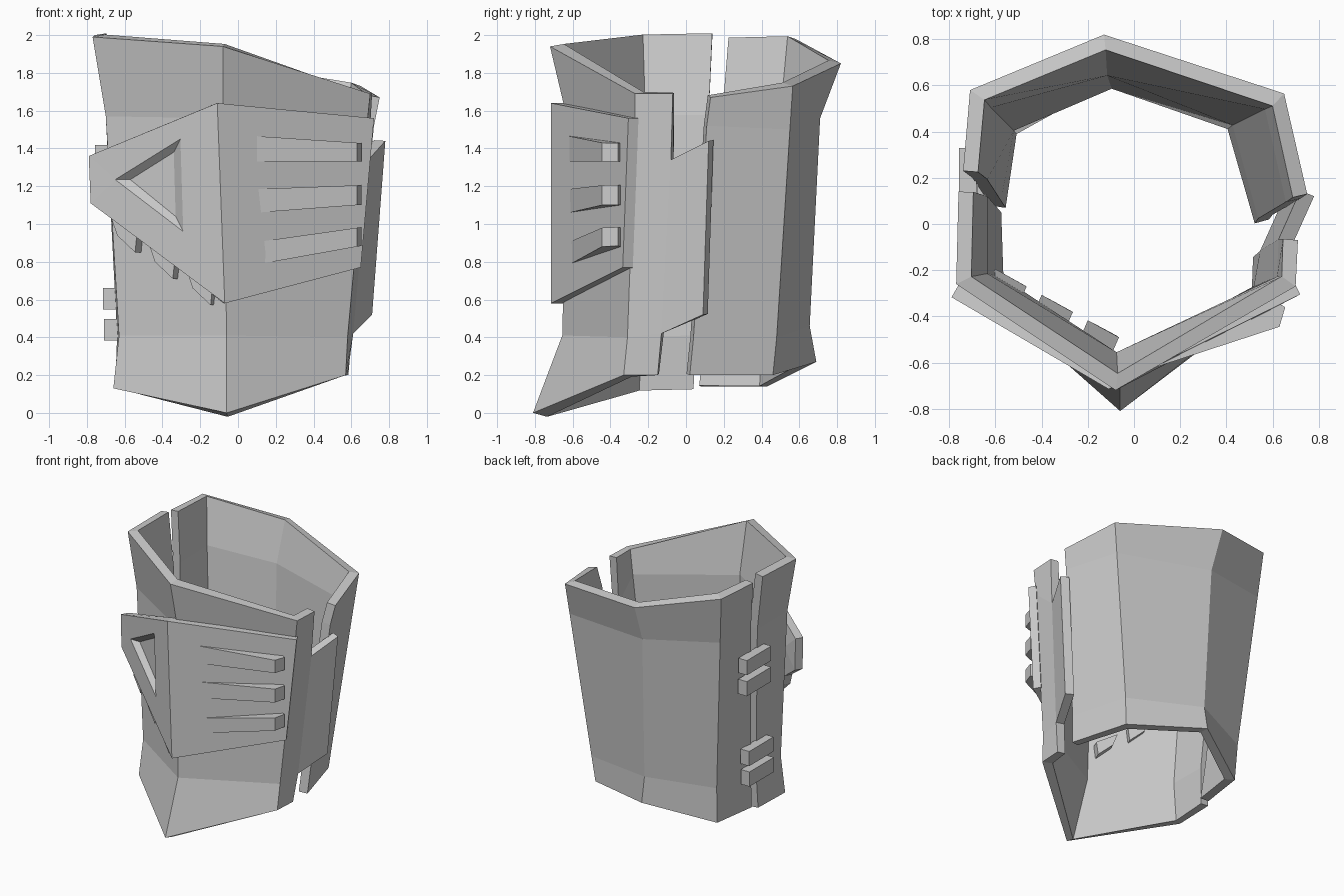
import bpy, bmesh

PLATE_Y = -0.715   # front ridge of the outer plate


def make(name, verts, faces, thickness=0.0):
    """Flat-shaded mesh; open sheets get an inward wall thickness."""
    me = bpy.data.meshes.new(name)
    me.from_pydata(verts, [], faces)
    ob = bpy.data.objects.new(name, me)
    bpy.context.collection.objects.link(ob)
    if thickness:
        mod = ob.modifiers.new("wall", "SOLIDIFY")
        mod.thickness = thickness
        mod.offset = -1
        mod.use_even_offset = True
    else:
        bm = bmesh.new()
        bm.from_mesh(me)
        bmesh.ops.recalc_face_normals(bm, faces=bm.faces)
        bm.to_mesh(me)
        bm.free()
    return ob


def prism(name, ring_a, ring_b):
    """Solid joining two matching rings of points."""
    n = len(ring_a)
    sides = [(i, (i + 1) % n, n + (i + 1) % n, n + i) for i in range(n)]
    return make(name, ring_a + ring_b, [tuple(range(n)), tuple(range(n, 2 * n))] + sides)


def shell(name, columns, extra_verts=(), extra_faces=()):
    """Bent sheet from columns of points that run from top to bottom."""
    n = len(columns[0])
    verts = [p for col in columns for p in col] + list(extra_verts)
    faces = [(i * n + j, (i + 1) * n + j, (i + 1) * n + j + 1, i * n + j + 1)
             for i in range(len(columns) - 1) for j in range(n - 1)]
    return make(name, verts, faces + list(extra_faces), 0.065)


# Front shell, right edge round to left edge, with the overlapping side tab
shell("front_shell", [
    [(0.71, -0.07, 1.69), (0.69, -0.08, 1.34), (0.61, -0.13, 0.42), (0.58, -0.15, 0.20)],
    [(0.70, -0.27, 1.69), (0.68, -0.27, 1.50), (0.58, -0.31, 0.40), (0.57, -0.33, 0.20)],
    [(-0.08, -0.72, 1.94), (-0.08, -0.63, 1.56), (-0.06, -0.655, 0.41), (-0.06, -0.81, 0.0)],
    [(-0.77, -0.26, 1.99), (-0.70, -0.25, 1.57), (-0.63, -0.27, 0.41), (-0.66, -0.28, 0.13)],
    [(-0.76, 0.14, 2.00), (-0.70, 0.12, 1.57), (-0.64, 0.05, 0.41), (-0.65, 0.04, 0.13)],
], [(0.78, 0.12, 1.44), (0.71, 0.09, 0.52)], [(20, 1, 2, 21)])

# Back shell, left edge round to right edge
shell("back_shell", [
    [(-0.74, 0.23, 1.98), (-0.70, 0.20, 1.60), (-0.64, 0.11, 0.42), (-0.62, 0.08, 0.14)],
    [(-0.71, 0.58, 1.98), (-0.68, 0.55, 1.62), (-0.58, 0.45, 0.42), (-0.57, 0.43, 0.14)],
    [(-0.13, 0.82, 1.85), (-0.12, 0.71, 1.56), (-0.10, 0.655, 0.46), (-0.10, 0.69, 0.27)],
    [(0.65, 0.565, 1.73), (0.62, 0.55, 1.50), (0.48, 0.48, 0.40), (0.46, 0.46, 0.20)],
    [(0.75, 0.13, 1.67), (0.72, 0.11, 1.52), (0.60, 0.04, 0.40), (0.585, 0.02, 0.20)],
])


def left_plate(x, z, depth=0.0):
    """Point on the left wing of the outer plate, pushed back by depth."""
    ridge = -0.07 - 0.0377 * (z - 0.58)
    return (x, PLATE_Y + 0.395 * (ridge - x) / (ridge + 0.785) + depth, z)


# Outer plate with a sunken triangle on its left wing
plate = [
    (0.72, -0.305, 1.56), (-0.11, PLATE_Y, 1.64), (-0.07, PLATE_Y, 0.58), (0.65, -0.335, 0.77),
    left_plate(-0.79, 1.36), left_plate(-0.78, 1.11),
    left_plate(-0.65, 1.235), left_plate(-0.305, 1.45), left_plate(-0.29, 0.96),
    left_plate(-0.57, 1.235, 0.045), left_plate(-0.34, 1.38, 0.045), left_plate(-0.33, 1.04, 0.045),
]
make("outer_plate", plate, [
    (0, 1, 2, 3),
    (1, 4, 6, 7), (4, 5, 6), (5, 2, 8, 6), (2, 1, 7, 8),
    (7, 6, 9, 10), (6, 8, 11, 9), (8, 7, 10, 11), (10, 9, 11),
], 0.06)

# Three tapering ribs on the right wing of the plate
rib_outline = [(0.10, -0.618), (0.63, -0.445), (0.655, -0.36), (0.62, -0.34), (0.15, -0.57)]
for i, (l0, l1, r0, r1) in enumerate([(1.33, 1.465, 1.33, 1.43),
                                      (1.06, 1.185, 1.10, 1.205),
                                      (0.785, 0.905, 0.88, 0.98)]):
    def rib_ring(a, b):
        return [(x, y, a + (b - a) * (x - 0.10) / 0.53) for x, y in rib_outline]
    prism(f"plate_rib_{i + 1}", rib_ring(l0, r0), rib_ring(l1, r1))

# Three pegs running from under the plate through the front shell
peg_outline = [(-0.67, 1.03), (-0.64, 0.94), (-0.545, 0.85), (-0.535, 0.95)]
for i in range(3):
    pts = [(x + 0.20 * i, z - 0.14 * i) for x, z in peg_outline]
    front = [left_plate(x, z, 0.03) for x, z in pts]
    back = [(x + 0.07, y + 0.16, z) for x, y, z in front]
    prism(f"shell_peg_{i + 1}", front, back)

# Two pairs of clips bridging the left seam
for i, (x, y, z) in enumerate([(-0.72, 0.18, 1.36), (-0.712, 0.17, 1.19),
                               (-0.677, 0.09, 0.605), (-0.672, 0.08, 0.44)]):
    ring = [(x - 0.037, y - 0.15), (x + 0.037, y - 0.15), (x + 0.037, y + 0.15), (x - 0.037, y + 0.15)]
    prism(f"seam_clip_{i + 1}", [(a, b, z - 0.057) for a, b in ring], [(a, b, z + 0.057) for a, b in ring])
